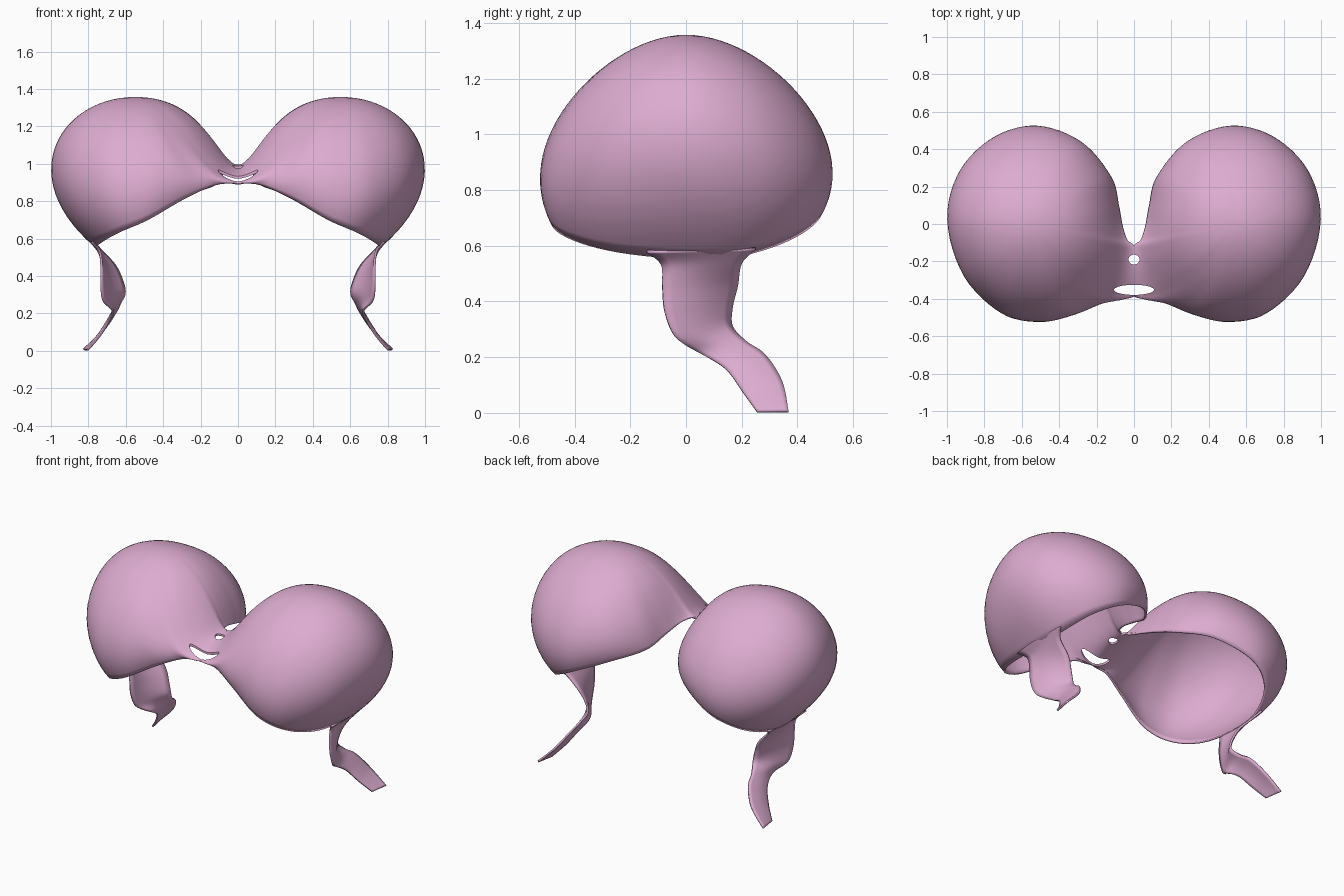
import bpy, math
from mathutils import Vector

if "Cube" in bpy.data.objects:
    bpy.data.objects.remove(bpy.data.objects["Cube"])

pink = bpy.data.materials.new("pink")
pink.diffuse_color = (0.72, 0.41, 0.63, 1)
pink.use_nodes = True
pink.node_tree.nodes["Principled BSDF"].inputs["Base Color"].default_value = pink.diffuse_color


def spline(rows, steps, closed):
    """Catmull-Rom interpolation of rows of numbers."""
    n, out = len(rows), []
    get = lambda i: rows[i % n] if closed else rows[max(0, min(n - 1, i))]
    for i in range(n if closed else n - 1):
        for s in range(steps):
            t = s / steps
            out.append([0.5 * (2 * b + (c - a) * t + (2 * a - 5 * b + 4 * c - d) * t * t
                               + (3 * b - a - 3 * c + d) * t ** 3)
                        for a, b, c, d in zip(get(i - 1), get(i), get(i + 1), get(i + 2))])
    return out if closed else out + [list(rows[-1])]


def make(name, verts, faces, thickness, offset):
    me = bpy.data.meshes.new(name)
    me.from_pydata(verts, [], faces)
    me.materials.append(pink)
    me.shade_smooth()
    ob = bpy.data.objects.new(name, me)
    bpy.context.collection.objects.link(ob)
    m = ob.modifiers.new("Mirror", 'MIRROR')
    m.merge_threshold = 0.0005
    s = ob.modifiers.new("Solidify", 'SOLIDIFY')
    s.thickness, s.offset = thickness, offset
    return ob


# Cup meridians: rim point, bulge control point, roundness at the crown
apex = Vector((0.55, 0, 1.357))
cup = [
    (.76, .05, .55, 1.215, .02, .93, .40),
    (.745, .25, .575, 1.12, .38, .92, .37),
    (.66, .42, .645, .86, .59, .95, .32),
    (.50, .49, .73, .54, .64, .98, .29),
    (.27, .41, .83, .29, .54, 1.02, .30),
    (.12, .25, .885, .15, .32, 1.05, .33),
    (.08, .10, .94, .125, .13, 1.06, .35),
    (.06, -.01, .975, .115, .01, 1.05, .36),
    (.035, -.085, .992, .105, -.06, 1.02, .37),
    (0, -.12, .995, .10, -.12, .995, .38),
    (0, -.22, .975, .12, -.21, .975, .38),
    (0, -.31, .94, .17, -.33, .94, .38),
    (0, -.388, .90, .23, -.44, .90, .37),
    (.12, -.40, .885, .30, -.52, .93, .34),
    (.28, -.45, .815, .39, -.60, .97, .30),
    (.48, -.49, .70, .54, -.635, .97, .29),
    (.64, -.43, .63, .80, -.60, .94, .32),
    (.735, -.24, .575, 1.08, -.37, .92, .37),
]
merid = spline(cup, 6, True)
N, M = len(merid), 28
verts, faces = [apex], []
for row in merid:
    rim, c2 = Vector(row[:3]), Vector(row[3:6])
    rim.x = 0 if rim.x < 0.002 else rim.x
    d = c2 - apex
    d.z = 0
    c1 = apex + d.normalized() * row[6]
    for j in range(1, M + 1):
        t = j / M
        u = 1 - t
        verts.append(apex * u ** 3 + c1 * (3 * u * u * t) + c2 * (3 * u * t * t) + rim * t ** 3)
for i in range(N):
    a, b = 1 + i * M, 1 + ((i + 1) % N) * M
    faces.append((0, a, b))
    faces += [(a + j, a + j + 1, b + j + 1, b + j) for j in range(M - 1)]
cups = make("cups_and_bridge", verts, faces, 0.012, -1)

# Openings in the bridge: small round one, wide slot
for name, y, rx, ry in (("round_hole_cutter", -.19, .03, .026),
                        ("slot_cutter", -.352, .107, .027)):
    bpy.ops.mesh.primitive_cylinder_add(vertices=40, radius=1, depth=0.6, location=(0, y, 0.95))
    c = bpy.context.object
    c.name = name
    c.scale = (rx, ry, 1)
    c.hide_render = True
    c.hide_set(True)
    b = cups.modifiers.new("Hole", 'BOOLEAN')
    b.operation, b.object = 'DIFFERENCE', c

# Hanging straps: front edge point, back edge point
strap = [
    (.78, -.14, .58, .775, .25, .59),
    (.74, -.09, .535, .735, .20, .54),
    (.73, -.085, .45, .66, .185, .46),
    (.73, -.075, .36, .62, .165, .38),
    (.72, -.035, .27, .605, .165, .31),
    (.67, .05, .215, .63, .215, .255),
    (.69, .14, .16, .655, .285, .205),
    (.74, .20, .08, .72, .345, .11),
    (.805, .255, .004, .825, .368, .006),
]
W = 8
rows = spline(strap, 6, False)
verts, faces = [], []
for k, r in enumerate(rows):
    f, b = Vector(r[:3]), Vector(r[3:])
    bow = 0.012 * min(1, (len(rows) - 1 - k) / 8)
    for j in range(W + 1):
        p = f.lerp(b, j / W)
        p.x += bow * math.sin(math.pi * j / W)
        verts.append(p)
for i in range(len(rows) - 1):
    for j in range(W):
        a = i * (W + 1) + j
        faces.append((a, a + W + 1, a + W + 2, a + 1))
make("straps", verts, faces, 0.012, 0)
